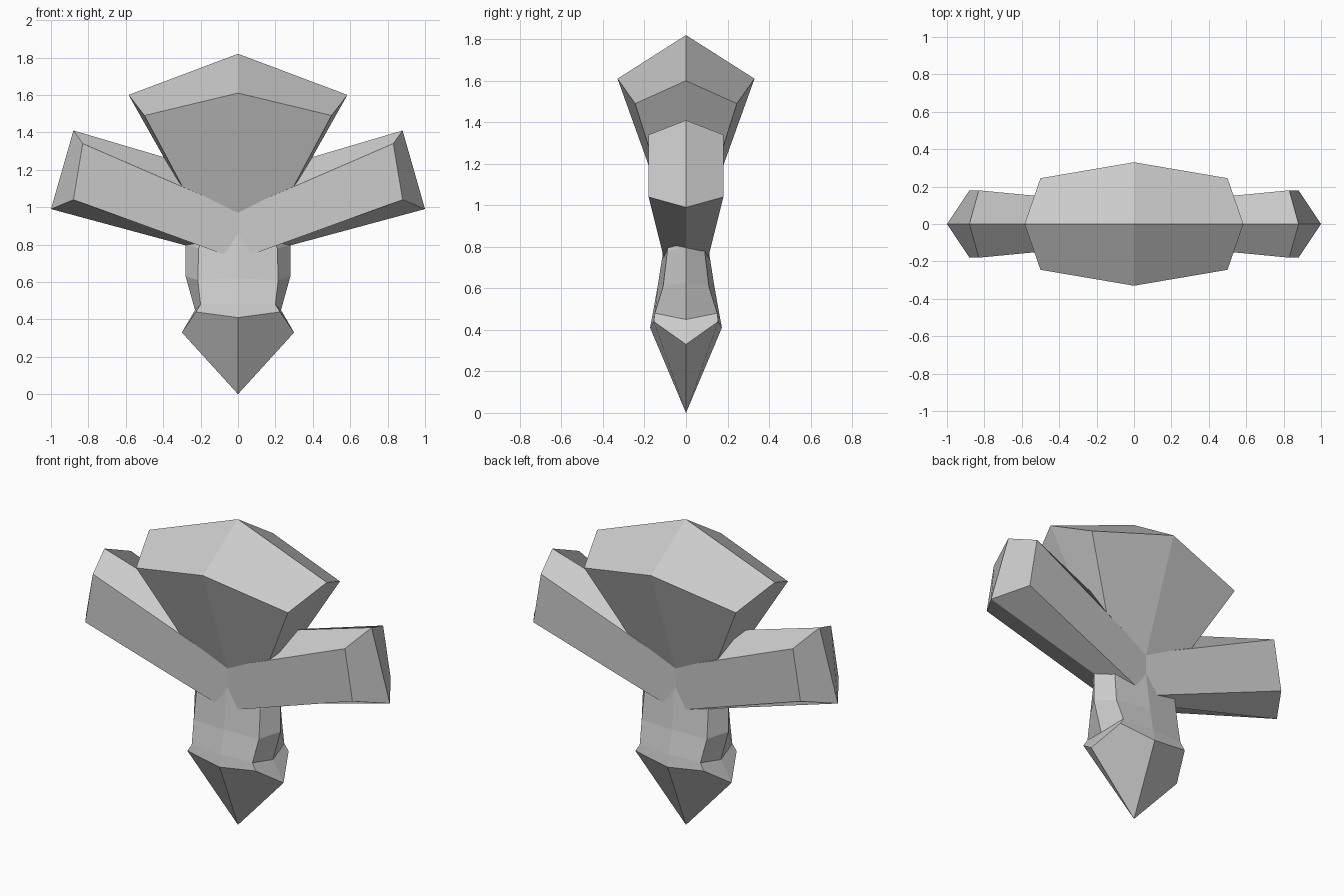
import bpy, bmesh

cube = bpy.data.objects.get("Cube")
if cube:
    bpy.data.objects.remove(cube, do_unlink=True)

GREY = (0.6, 0.6, 0.6, 1)
stone = bpy.data.materials.new("grey stone")
stone.use_nodes = True
stone.diffuse_color = GREY
stone.node_tree.nodes["Principled BSDF"].inputs["Base Color"].default_value = GREY


def ring(side, corner, front):
    """Eight points around z from one quarter: side (x, z), corner (x, y, z), front (y, z)."""
    (sx, sz), (cx, cy, cz), (fy, fz) = side, corner, front
    return [(sx, 0, sz), (cx, cy, cz), (0, fy, fz), (-cx, cy, cz),
            (-sx, 0, sz), (-cx, -cy, cz), (0, -fy, fz), (cx, -cy, cz)]


def build(name, rings, tip=None, ridge_cap=False):
    """Skin the rings; close the last one with a four-sided tip, a ridged cap or a flat cap."""
    bm = bmesh.new()
    loops = [[bm.verts.new(p) for p in r] for r in rings]
    n = len(loops[0])
    for a, b in zip(loops, loops[1:]):
        for i in range(n):
            j = (i + 1) % n
            bm.faces.new((a[i], a[j], b[j], b[i]))
    bm.faces.new(loops[0])
    end = loops[-1]
    if tip:
        apex = bm.verts.new(tip)
        for i in range(0, n, 2):
            bm.faces.new((apex, end[i], end[i + 1], end[(i + 2) % n]))
    elif ridge_cap:
        half = n // 2
        bm.faces.new(end[:half + 1])
        bm.faces.new(end[half:] + end[:1])
    else:
        bm.faces.new(end)
    bmesh.ops.recalc_face_normals(bm, faces=bm.faces)
    mesh = bpy.data.meshes.new(name)
    bm.to_mesh(mesh)
    bm.free()
    mesh.materials.append(stone)
    obj = bpy.data.objects.new(name, mesh)
    bpy.context.collection.objects.link(obj)
    return obj


# Flared head with a shallow pointed roof
build("head", [ring((0.19, 0.9), (0.185, 0.06, 0.9), (0.075, 0.9)),
               ring((0.585, 1.6), (0.5, 0.245, 1.49), (0.33, 1.61))],
      tip=(0, 0, 1.82))

# Waist
build("body", [ring((0.17, 0.98), (0.13, 0.07, 0.98), (0.085, 0.98)),
               ring((0.28, 0.8), (0.21, 0.09, 0.78), (0.11, 0.78)),
               ring((0.28, 0.63), (0.215, 0.11, 0.61), (0.135, 0.62)),
               ring((0.23, 0.45), (0.2, 0.15, 0.48), (0.16, 0.48))])

# Pointed foot
build("foot", [ring((0.23, 0.45), (0.2, 0.15, 0.48), (0.16, 0.48)),
               ring((0.3, 0.33), (0.225, 0.155, 0.44), (0.173, 0.41))],
      tip=(0, 0, 0))


def arm_section(s, top, shoulder, hip, bottom, y):
    """Six-sided section of an arm, each point given as (x, z)."""
    outline = [(top, 0), (shoulder, y), (hip, y), (bottom, 0), (hip, -y), (shoulder, -y)]
    return [(s * x, w, z) for (x, z), w in outline]


# Flared arms with a ridged end
for s, label in ((1, "left_arm"), (-1, "right_arm")):
    build(label, [arm_section(s, (0, 1.15), (0, 0.98), (0, 0.72), (0, 0.72), 0.1),
                  arm_section(s, (0.88, 1.41), (0.83, 1.34), (0.88, 1.04), (1, 0.99), 0.18)],
          ridge_cap=True)
